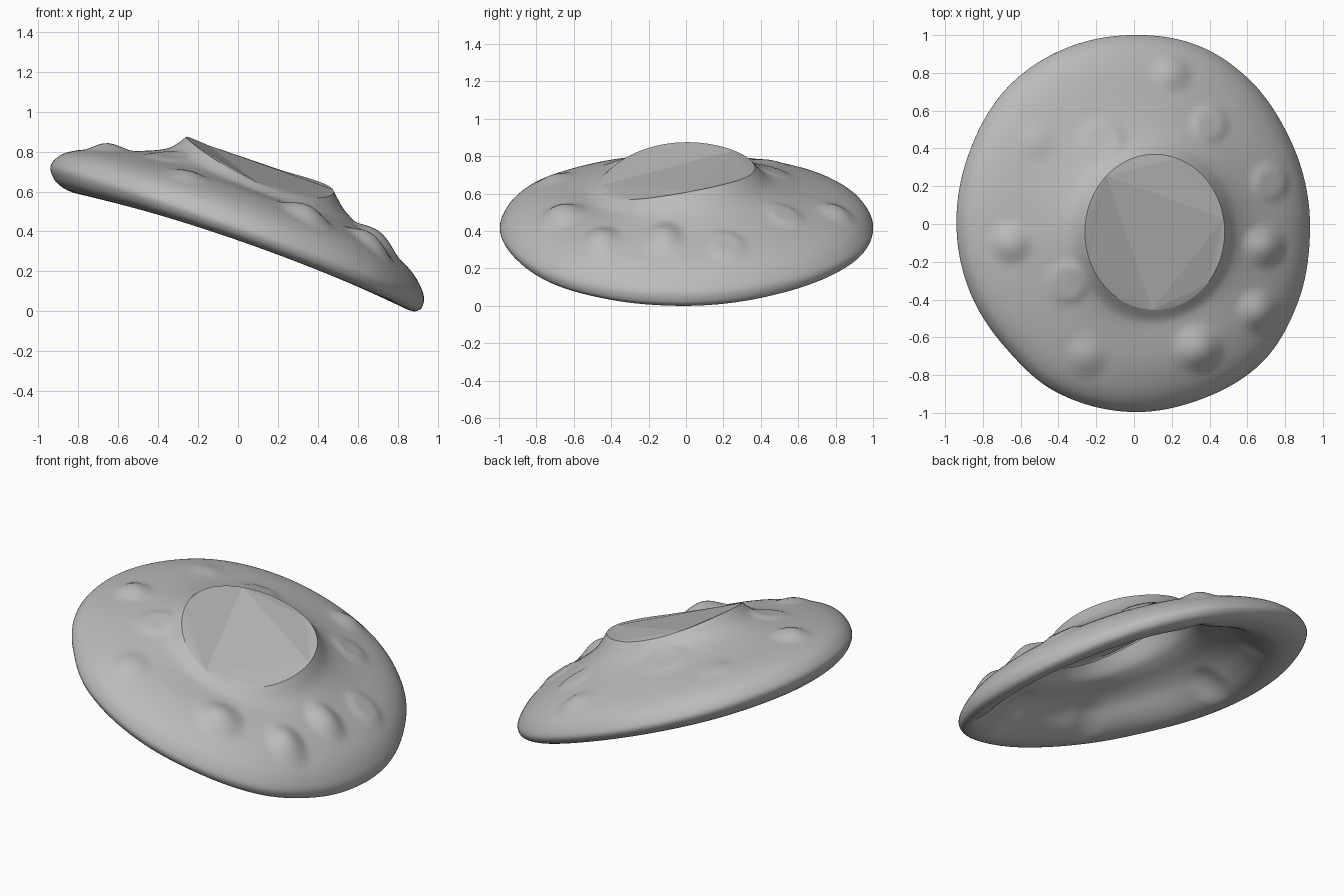
import bpy, bmesh, math
from mathutils import Vector

if "Cube" in bpy.data.objects:
    bpy.data.objects.remove(bpy.data.objects["Cube"])

N = 180          # segments around
SUB = 4          # steps between profile points
CROWN_H = .37    # typical crown height above the tilted base

grey = bpy.data.materials.new("shell grey")
grey.diffuse_color = (0.5, 0.5, 0.5, 1)
grey.use_nodes = True
grey.node_tree.nodes["Principled BSDF"].inputs["Base Color"].default_value = grey.diffuse_color

# Cross-section: (0 = crown edge, 1 = outer rim), height above the tilted base
UPPER = [(0, .37), (.1, .303), (.2, .266), (.35, .229), (.5, .198), (.65, .167),
         (.78, .134), (.88, .097), (.95, .056), (1, 0)]
LOWER = [(.98, -.052), (.93, -.08), (.86, -.092), (.77, -.086), (.68, -.053),
         (.58, .005), (.46, .083), (.34, .143), (.2, .2), (.1, .255), (0, .358)]

# Outline of the rim: angle in degrees, radius
OUTLINE = [(-4, .933), (29, .94), (56, .985), (72, 1.004), (90, 1.0), (110, .998),
           (132, .986), (155, .952), (178, .94), (203, .94), (225, .945), (243, .978),
           (270, .995), (290, .993), (313, .998), (332, .965)]

# Warts: x, y, radius, height, flat-topped
WARTS = [(.20, .80, .12, .025, 0), (.40, .53, .12, .012, 1), (-.17, .44, .15, .012, 1),
         (-.52, .44, .12, .012, 0), (.72, .22, .12, .012, 1), (.69, -.12, .13, .04, 0),
         (.66, -.46, .13, .04, 0), (.34, -.66, .15, .042, 0), (-.25, -.70, .13, .02, 0),
         (-.35, -.31, .14, .012, 1), (-.65, -.10, .13, .035, 0)]


def catmull(p0, p1, p2, p3, t):
    return .5 * (2 * p1 + (p2 - p0) * t + (2 * p0 - 5 * p1 + 4 * p2 - p3) * t * t
                 + (3 * p1 - p0 - 3 * p2 + p3) * t ** 3)


def outline_radius(a):
    d, n = (math.degrees(a) + 4) % 360 - 4, len(OUTLINE)
    i = max(k for k in range(n) if OUTLINE[k][0] <= d + 1e-6)
    start = OUTLINE[i][0]
    end = OUTLINE[i + 1][0] if i + 1 < n else 356
    r = [OUTLINE[(i + k) % n][1] for k in (-1, 0, 1, 2)]
    return catmull(*r, (d - start) / (end - start))


def base_z(x):
    return 0.40 - 0.35 * x


def crown_point(a):
    return Vector((0.11 + .37 * math.cos(a), -.043 + .412 * math.sin(a),
                   .714 - .137 * math.cos(a) + .05 * math.sin(a)
                   + .024 * math.cos(2 * a) + .011 * math.sin(2 * a)))


def add_warts(p, t, inside):
    move = 0
    for wx, wy, r, h, flat in WARTS:
        d = math.hypot(p.x - wx, p.y - wy) / r
        if d < 1 and not (flat and inside):
            w = (1 - d * d) ** 2
            move += h * (min(1, w * 2.2) if flat else w)
    move *= min(1, t * 8) * min(1, (1 - t) * 8)
    return p + Vector((.2 + p.x * .4, p.y * .4, 1)) * move * (.7 if inside else 1)


def section(a):
    """Smooth section at one angle, crown edge over the rim and back to the crown."""
    c, r = crown_point(a), outline_radius(a)
    rx, ry = r * math.cos(a), r * math.sin(a)
    side = math.sin(a) ** 2
    extra = c.z - base_z(c.x) - CROWN_H
    pts = [Vector(p) for p in UPPER]
    pts += [Vector((t, h * (1 - .27 * side) if h < 0 else h)) for t, h in LOWER]
    fine = []
    for i in range(len(pts) - 1):
        p0, p3 = pts[max(i - 1, 0)], pts[min(i + 2, len(pts) - 1)]
        fine += [catmull(p0, pts[i], pts[i + 1], p3, k / SUB) for k in range(SUB)]
    fine.append(pts[-1])
    out = []
    top_count = (len(UPPER) - 1) * SUB
    for k, (t, h) in enumerate(fine):
        x, y = c.x + (rx - c.x) * t, c.y + (ry - c.y) * t
        h += extra * max(0, 1 - t / .6) ** 2
        z = base_z(x) + .03 * side * t + h
        out.append(add_warts(Vector((x, y, z)), t, k > top_count))
    return out


def finish(name, bm, smooth):
    me = bpy.data.meshes.new(name)
    bm.to_mesh(me)
    bm.free()
    ob = bpy.data.objects.new(name, me)
    bpy.context.collection.objects.link(ob)
    me.materials.append(grey)
    if smooth:
        bpy.ops.object.select_all(action='DESELECT')
        ob.select_set(True)
        bpy.context.view_layer.objects.active = ob
        bpy.ops.object.shade_smooth_by_angle(angle=math.radians(40))
    return ob


# Hollow shell with a thick rounded rim
sections = [section(2 * math.pi * i / N) for i in range(N)]
low = min(p.z for s in sections for p in s)
drop = Vector((0, 0, -low))
bm = bmesh.new()
grid = [[bm.verts.new(p + drop) for p in s] for s in sections]
for i in range(N):
    a, b = grid[i], grid[(i + 1) % N]
    for k in range(len(a) - 1):
        bm.faces.new((a[k], a[k + 1], b[k + 1], b[k]))
bmesh.ops.recalc_face_normals(bm, faces=bm.faces)
finish("shell", bm, True)

# Faceted plate closing the crown: a central triangle with a fan over each arc
bm = bmesh.new()
ring = [bm.verts.new(s[0] + drop) for s in sections]
corners = [int(N * d / 360) for d in (10, 135, 268)]
bm.faces.new([ring[c] for c in corners])
for c, d in zip(corners, corners[1:] + [corners[0] + N]):
    mid = (c + d) // 2
    bm.faces.new((ring[c], ring[mid % N], ring[d % N]))
    for hub, lo, hi in ((c, c + 1, mid), (d, mid, d - 1)):
        for k in range(lo, hi):
            bm.faces.new((ring[hub % N], ring[k % N], ring[(k + 1) % N]))
bmesh.ops.recalc_face_normals(bm, faces=bm.faces)
bm.normal_update()
if sum(f.normal.z * f.calc_area() for f in bm.faces) < 0:
    bmesh.ops.reverse_faces(bm, faces=bm.faces)
finish("crown_plate", bm, False)
